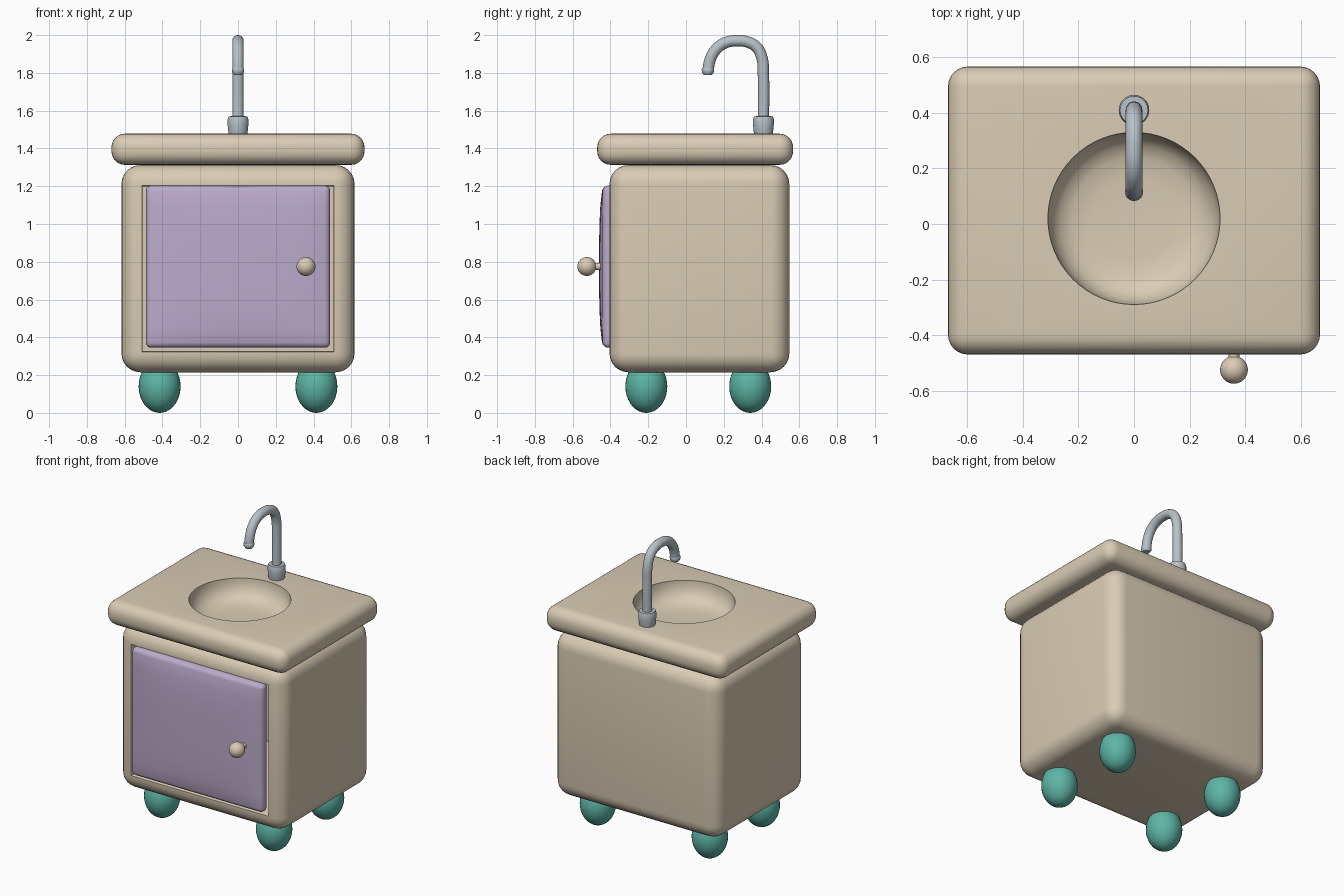
import bpy, bmesh, math
from mathutils import Vector, Matrix

if "Cube" in bpy.data.objects:
    bpy.data.objects.remove(bpy.data.objects["Cube"])


def material(name, rgb):
    m = bpy.data.materials.new(name)
    m.diffuse_color = (*rgb, 1)
    m.use_nodes = True
    m.node_tree.nodes["Principled BSDF"].inputs["Base Color"].default_value = m.diffuse_color
    return m


BEIGE = material("beige", (0.70, 0.60, 0.46))
PURPLE = material("purple", (0.50, 0.41, 0.60))
TEAL = material("teal", (0.11, 0.46, 0.38))
STEEL = material("steel", (0.48, 0.54, 0.58))


def finish(ob, mat, angle=35):
    ob.data.materials.append(mat)
    bpy.ops.object.select_all(action='DESELECT')
    ob.select_set(True)
    bpy.context.view_layer.objects.active = ob
    bpy.ops.object.shade_smooth_by_angle(angle=math.radians(angle))
    return ob


def to_object(name, bm):
    bmesh.ops.recalc_face_normals(bm, faces=bm.faces)
    me = bpy.data.meshes.new(name)
    bm.to_mesh(me)
    bm.free()
    ob = bpy.data.objects.new(name, me)
    bpy.context.collection.objects.link(ob)
    return ob


def rounded_box(lo, hi, radius, segments=6):
    lo, hi = Vector(lo), Vector(hi)
    bm = bmesh.new()
    bmesh.ops.create_cube(bm, size=1, matrix=Matrix.Translation((lo + hi) / 2)
                          @ Matrix.Diagonal((*(hi - lo), 1)))
    bmesh.ops.bevel(bm, geom=bm.edges[:], offset=radius, segments=segments,
                    profile=0.5, affect='EDGES')
    return bm


def lathe(name, profile, loc=(0, 0, 0), axis='Z', steps=48):
    bm = bmesh.new()
    vs = [bm.verts.new((r, 0, z)) for r, z in profile]
    es = [bm.edges.new(p) for p in zip(vs, vs[1:])]
    bmesh.ops.spin(bm, geom=vs + es, cent=(0, 0, 0), axis=(0, 0, 1),
                   angle=math.tau, steps=steps)
    bmesh.ops.remove_doubles(bm, verts=bm.verts[:], dist=1e-4)
    if axis == 'Y':  # profile axis points towards the front
        bmesh.ops.rotate(bm, verts=bm.verts[:], matrix=Matrix.Rotation(math.pi / 2, 3, 'X'))
    bmesh.ops.translate(bm, verts=bm.verts[:], vec=loc)
    return to_object(name, bm)


# Cabinet body, open at the front
bm = rounded_box((-0.617, -0.405, 0.215), (0.617, 0.547, 1.312), 0.1)
front = min(bm.faces, key=lambda f: f.calc_center_median().y - f.calc_area())
front = max((f for f in bm.faces if f.normal.y < -0.99), key=lambda f: f.calc_area())
bmesh.ops.inset_region(bm, faces=[front], thickness=0.012)
bmesh.ops.inset_region(bm, faces=[front], thickness=0.006, depth=-0.012)
hole = bmesh.ops.extrude_discrete_faces(bm, faces=[front])["faces"]
bmesh.ops.translate(bm, verts=hole[0].verts[:], vec=(0, 0.86, 0))
finish(to_object("cabinet_body", bm), BEIGE)

# Door with a softly bulging front
bm = rounded_box((-0.488, -0.44, 0.345), (0.488, -0.375, 1.203), 0.028, 4)
bmesh.ops.bisect_plane(bm, geom=bm.verts[:] + bm.edges[:] + bm.faces[:],
                       plane_co=(0, 0, 0), plane_no=(1, 0, 0))
for i in range(1, 8):
    for co, no in (((-0.488 + 0.122 * i, 0, 0), (1, 0, 0)),
                   ((0, 0, 0.345 + 0.107 * i), (0, 0, 1))):
        bmesh.ops.bisect_plane(bm, geom=bm.verts[:] + bm.edges[:] + bm.faces[:],
                               plane_co=co, plane_no=no)
for v in bm.verts:
    if v.co.y < -0.42:
        u, w = v.co.x / 0.488, (v.co.z - 0.774) / 0.429
        v.co.y -= 0.02 * (1 - u ** 4) * (1 - w ** 4)
finish(to_object("door", bm), PURPLE)

# Door knob
ball = [(0.05 * math.sin(a), 0.08 - 0.05 * math.cos(a))
        for a in (math.pi * (0.13 + 0.87 * i / 14) for i in range(15))]
finish(lathe("door_knob", [(0, 0), (0.019, 0)] + ball, (0.36, -0.445, 0.775), 'Y', 32), BEIGE)

# Countertop with round basin cut in
top = to_object("countertop", rounded_box((-0.67, -0.47, 1.313), (0.67, 0.567, 1.478), 0.072))
cutter = lathe("basin_cutter", [(0, 1.34), (0.15, 1.342), (0.22, 1.35), (0.265, 1.37),
                                (0.293, 1.405), (0.305, 1.44), (0.31, 1.475),
                                (0.31, 1.6), (0, 1.6)], (0, 0.02, 0), steps=64)
cutter.hide_render = True
mod = top.modifiers.new("basin", 'BOOLEAN')
mod.operation = 'DIFFERENCE'
mod.solver = 'EXACT'
mod.object = cutter
bpy.context.view_layer.objects.active = top
bpy.ops.object.modifier_apply(modifier=mod.name)
bpy.data.objects.remove(cutter)
finish(top, BEIGE)

# Egg-shaped feet
egg = [(0.111 * math.sin(a), 0.14 - 0.14 * math.cos(a))
       for a in (math.pi * i / 18 for i in range(19))]
for side, x in (("left", -0.415), ("right", 0.415)):
    for end, y in (("front", -0.21), ("back", 0.34)):
        finish(lathe(f"{end}_{side}_foot", egg, (x, y, 0), steps=32), TEAL)

# Faucet collar
finish(lathe("faucet_collar", [(0, 1.46), (0.045, 1.46), (0.051, 1.485), (0.055, 1.525),
                               (0.055, 1.555), (0.05, 1.57), (0, 1.572)],
             (0, 0.41, 0), steps=32), STEEL, 50)

# Curved faucet pipe
cu = bpy.data.curves.new("faucet_pipe", 'CURVE')
cu.dimensions = '3D'
cu.bevel_depth = 0.03
cu.bevel_resolution = 6
cu.resolution_u = 8
cu.use_fill_caps = True
path = [(0.41, 1.15), (0.41, 1.55), (0.41, 1.78), (0.402, 1.88), (0.375, 1.935),
        (0.33, 1.962), (0.27, 1.97), (0.205, 1.958), (0.155, 1.92), (0.128, 1.87), (0.116, 1.81)]
sp = cu.splines.new('BEZIER')
sp.bezier_points.add(len(path) - 1)
for p, (y, z) in zip(sp.bezier_points, path):
    p.co = (0, y, z)
    p.handle_left_type = p.handle_right_type = 'AUTO'
pipe = bpy.data.objects.new("faucet_pipe", cu)
bpy.context.collection.objects.link(pipe)
bpy.ops.object.select_all(action='DESELECT')
pipe.select_set(True)
bpy.context.view_layer.objects.active = pipe
bpy.ops.object.convert(target='MESH')
finish(bpy.context.view_layer.objects.active, STEEL)

# Spout tip
finish(lathe("spout_tip", [(0, 1.79), (0.022, 1.79), (0.032, 1.803), (0.033, 1.82),
                           (0.029, 1.827), (0, 1.827)], (0, 0.116, 0), steps=24), STEEL, 50)
